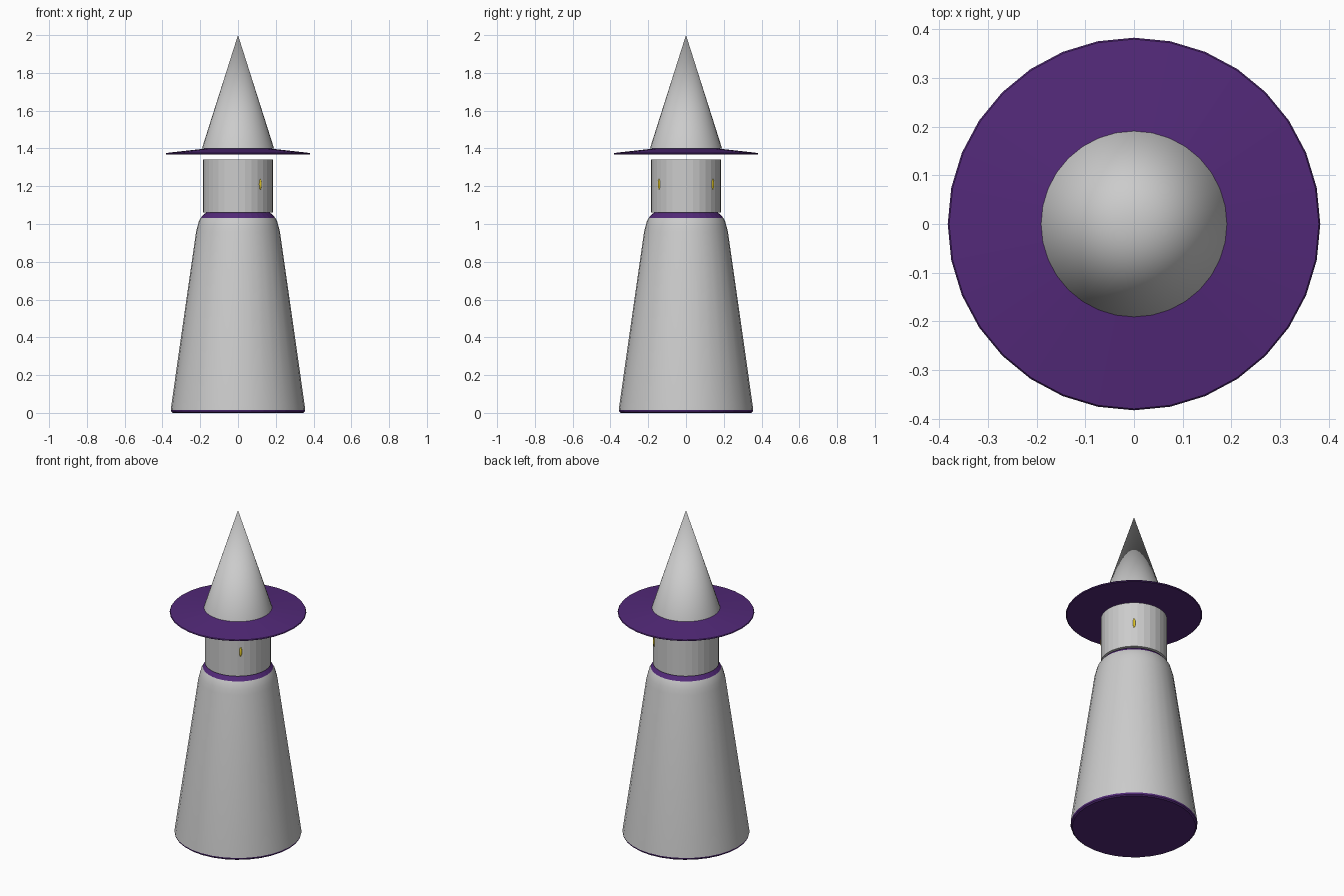
import bpy, bmesh, math

if "Cube" in bpy.data.objects:
    bpy.data.objects.remove(bpy.data.objects["Cube"])

SIDES = 32


def material(name, color):
    m = bpy.data.materials.new(name)
    m.diffuse_color = color
    m.use_nodes = True
    m.node_tree.nodes["Principled BSDF"].inputs["Base Color"].default_value = m.diffuse_color
    return m


purple = material("purple_cloth", (0.085, 0.022, 0.19, 1))
yellow = material("yellow_eye", (0.8, 0.6, 0.02, 1))


def lathe(name, profile, mat=None, smooth=None):
    """Revolve a (radius, z) profile around z and cap both ends."""
    bm = bmesh.new()
    rings = []
    for r, z in profile:
        n = 1 if r == 0 else SIDES
        rings.append([bm.verts.new((r * math.cos(i * math.tau / SIDES),
                                    r * math.sin(i * math.tau / SIDES), z))
                      for i in range(n)])
    for a, b in zip(rings, rings[1:]):
        for i in range(SIDES):
            j = (i + 1) % SIDES
            if len(b) == 1:
                bm.faces.new((a[i], a[j], b[0]))
            else:
                bm.faces.new((a[i], a[j], b[j], b[i]))
    bm.faces.new(rings[0][::-1])
    if len(rings[-1]) > 1:
        bm.faces.new(rings[-1])
    me = bpy.data.meshes.new(name)
    bm.to_mesh(me)
    bm.free()
    ob = bpy.data.objects.new(name, me)
    bpy.context.collection.objects.link(ob)
    if mat:
        me.materials.append(mat)
    if smooth:
        shade(ob, smooth)
    return ob


def shade(ob, degrees):
    bpy.ops.object.select_all(action='DESELECT')
    ob.select_set(True)
    bpy.context.view_layer.objects.active = ob
    bpy.ops.object.shade_smooth_by_angle(angle=math.radians(degrees))


# Robe: grey flared body between a purple hem and a purple collar
lathe("robe_hem", [(0.345, 0), (0.353, 0.006), (0.356, 0.016)], purple)
lathe("robe", [(0.356, 0.016), (0.353, 0.04), (0.222, 0.96), (0.214, 0.99),
               (0.207, 1.015), (0.197, 1.033)], smooth=35)
lathe("robe_collar", [(0.197, 1.033), (0.18, 1.052), (0.168, 1.06)], purple)

# Head: faceted cylinder
lathe("head", [(0.186, 1.06), (0.186, 1.342)])

# Hat: brim floating over the head, with a tall cone
lathe("hat_brim", [(0.378, 1.367), (0.383, 1.371), (0.380, 1.376),
                   (0.165, 1.40)], purple)
lathe("hat_cone", [(0.191, 1.40), (0, 2.0)], smooth=35)

# Eyes: slim beads just breaking the head surface, facing +x
for side, label in ((-1, "right"), (1, "left")):
    bpy.ops.mesh.primitive_uv_sphere_add(segments=12, ring_count=8, radius=1,
                                         location=(0.117, side * 0.141, 1.21))
    eye = bpy.context.object
    eye.name = "eye_" + label
    eye.scale = (0.008, 0.008, 0.03)
    eye.data.materials.append(yellow)
    shade(eye, 60)
